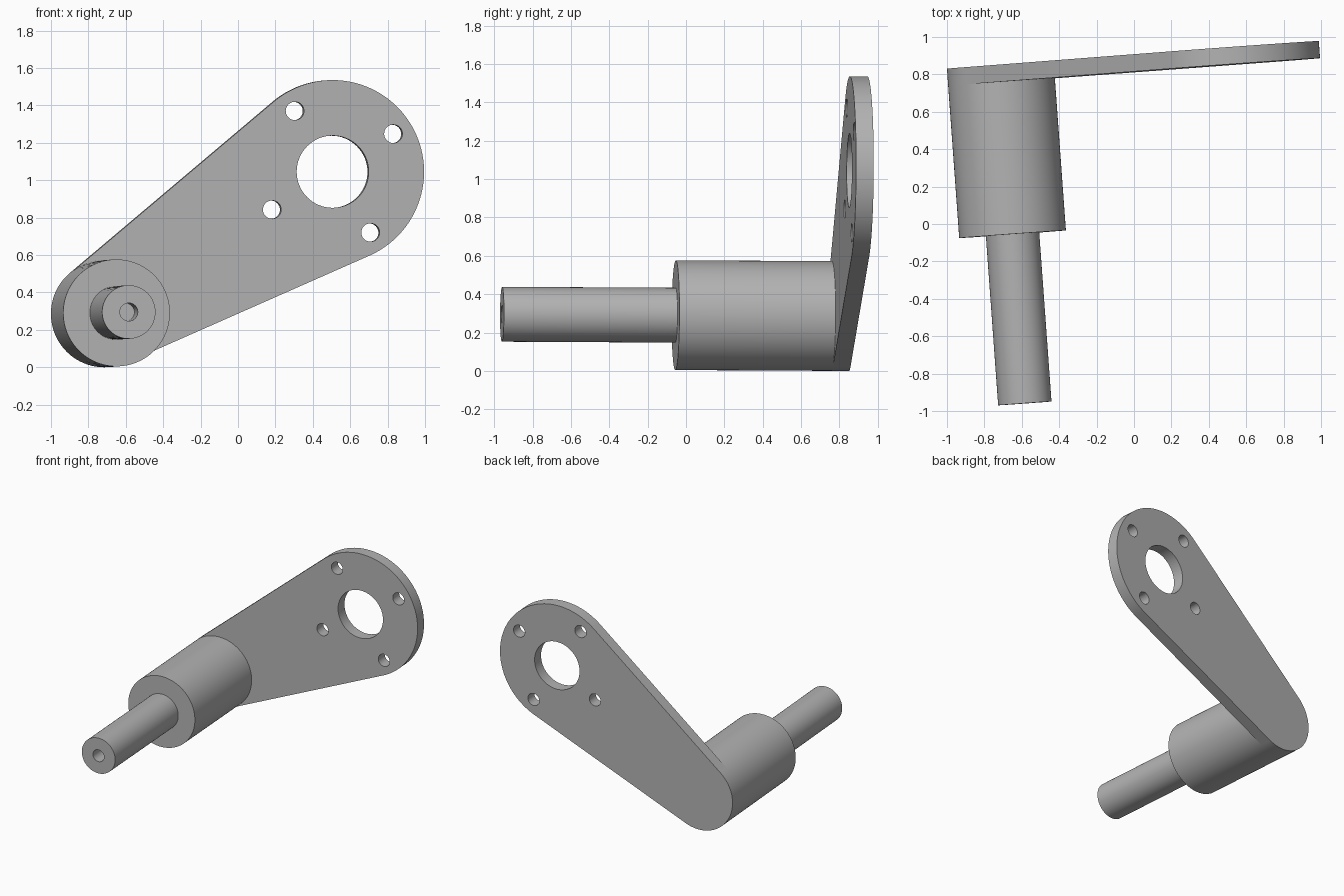
import bpy, bmesh
from math import sin, cos, pi, radians, hypot, atan2, asin
from mathutils import Matrix

cube = bpy.data.objects.get("Cube")
if cube:
    bpy.data.objects.remove(cube, do_unlink=True)

# Main sizes
HUB_R, END_R, THICK = 0.286, 0.49, 0.092
HUB_FRONT, PIN_FRONT = -0.908, -1.815
PIN_R, BORE_R, BORE_DEPTH = 0.143, 0.048, 0.25
END_X, END_Z = 1.218, 0.759          # large end centre, from the hub axis
SEGMENTS = 96

# The whole part sits slightly turned
PLACE = (Matrix.Translation((-0.715, 0.851, 0.286))
         @ Matrix.Rotation(radians(4.15), 4, 'Z')
         @ Matrix.Rotation(radians(-0.3), 4, 'X'))

metal = bpy.data.materials.new("grey metal")
metal.use_nodes = True
GREY = (0.45, 0.45, 0.45, 1)
metal.diffuse_color = GREY
metal.node_tree.nodes["Principled BSDF"].inputs["Base Color"].default_value = GREY


def finish(obj):
    """Weld, colour, place and smooth a part."""
    bm = bmesh.new()
    bm.from_mesh(obj.data)
    bmesh.ops.remove_doubles(bm, verts=bm.verts, dist=1e-4)
    bmesh.ops.recalc_face_normals(bm, faces=bm.faces)
    bm.to_mesh(obj.data)
    bm.free()
    obj.data.materials.clear()
    obj.data.materials.append(metal)
    obj.matrix_world = PLACE
    bpy.ops.object.select_all(action='DESELECT')
    obj.select_set(True)
    bpy.context.view_layer.objects.active = obj
    bpy.ops.object.shade_smooth_by_angle(angle=radians(30))


def lathe(name, profile):
    """Turn a (radius, depth) profile around the y axis."""
    bm = bmesh.new()
    verts = [bm.verts.new((r, y, 0)) for r, y in profile]
    edges = [bm.edges.new(pair) for pair in zip(verts, verts[1:])]
    bmesh.ops.spin(bm, geom=verts + edges, cent=(0, 0, 0), axis=(0, 1, 0),
                   angle=2 * pi, steps=SEGMENTS)
    mesh = bpy.data.meshes.new(name)
    bm.to_mesh(mesh)
    bm.free()
    obj = bpy.data.objects.new(name, mesh)
    bpy.context.collection.objects.link(obj)
    finish(obj)


def arc(cx, cz, r, start, sweep, steps):
    return [(cx + r * cos(start + sweep * i / steps),
             cz + r * sin(start + sweep * i / steps)) for i in range(steps + 1)]


def circle(cx, cz, r, steps):
    return arc(cx, cz, r, 0, 2 * pi, steps)[:-1]


# Arm plate: two round ends joined by tangents, with a bore and four bolt holes
lean = atan2(END_Z, END_X)
taper = asin((END_R - HUB_R) / hypot(END_X, END_Z))
top = lean + pi / 2 + taper
bottom = lean - pi / 2 - taper
outline = (arc(END_X, END_Z, END_R, bottom, top - bottom, 64)
           + arc(0, 0, HUB_R, top, 2 * pi + bottom - top, 48))
loops = [outline, circle(END_X, END_Z, 0.193, 64)]
for k in range(4):
    a = lean + k * pi / 2
    loops.append(circle(END_X + 0.383 * cos(a), END_Z + 0.383 * sin(a), 0.049, 32))

curve = bpy.data.curves.new("arm_plate", 'CURVE')
curve.dimensions = '2D'
curve.fill_mode = 'BOTH'
curve.extrude = THICK / 2
for points in loops:
    spline = curve.splines.new('POLY')
    spline.points.add(len(points) - 1)
    for p, (x, z) in zip(spline.points, points):
        p.co = (x, z, 0, 1)
    spline.use_cyclic_u = True
plate = bpy.data.objects.new("arm_plate", curve)
bpy.context.collection.objects.link(plate)
bpy.ops.object.select_all(action='DESELECT')
plate.select_set(True)
bpy.context.view_layer.objects.active = plate
bpy.ops.object.convert(target='MESH')
plate = bpy.context.view_layer.objects.active
plate.data.transform(Matrix.Translation((0, -THICK / 2, 0)) @ Matrix.Rotation(pi / 2, 4, 'X'))
finish(plate)

# Hub: thick cylinder standing off the plate
lathe("hub", [(HUB_R, -THICK), (HUB_R, HUB_FRONT), (0, HUB_FRONT)])

# Pin: slim shaft with a blind hole in its end
lathe("pin", [(PIN_R, HUB_FRONT), (PIN_R, PIN_FRONT), (BORE_R, PIN_FRONT),
              (BORE_R, PIN_FRONT + BORE_DEPTH), (0, PIN_FRONT + BORE_DEPTH)])
